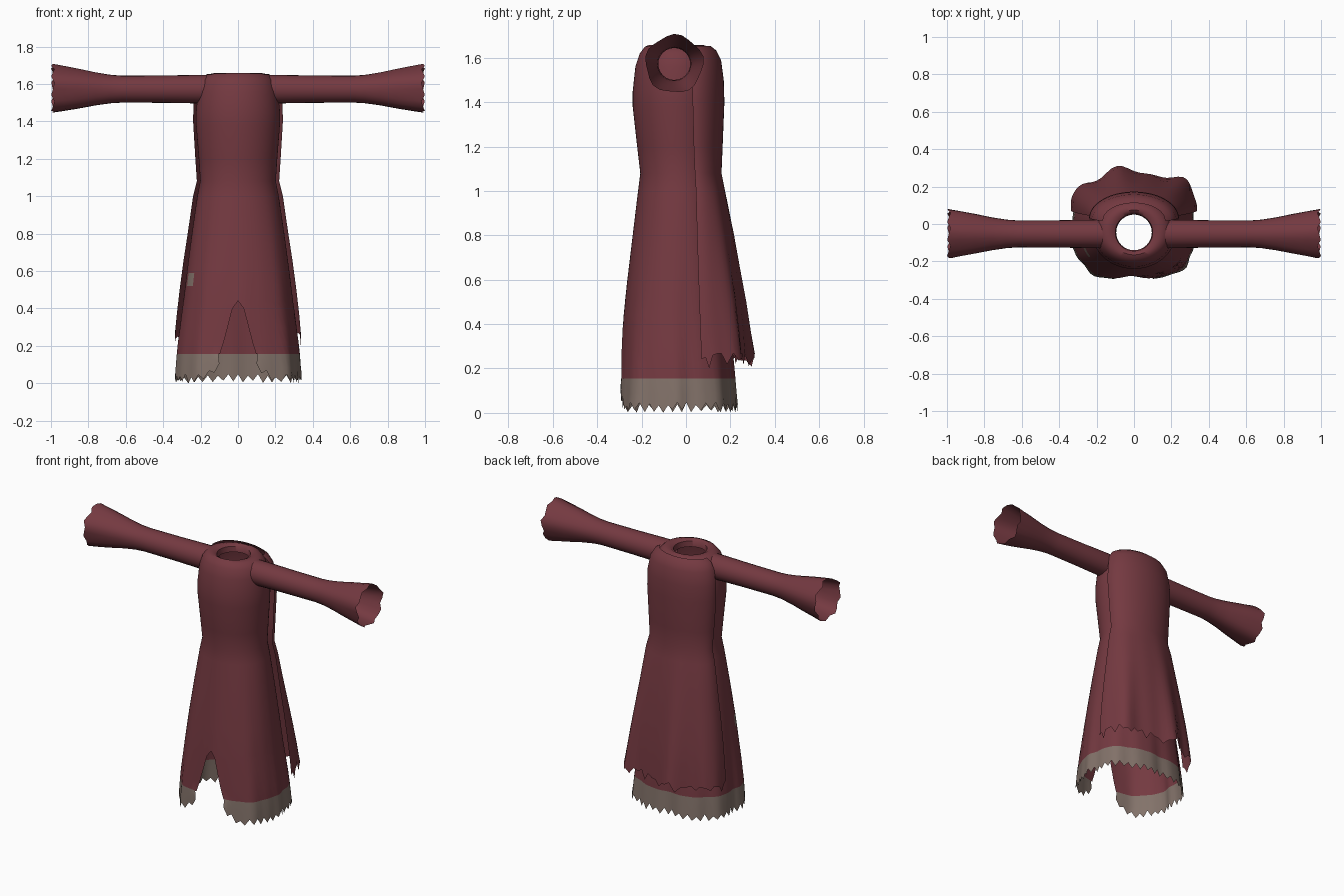
import bpy, bmesh, math, random
from math import sin, cos, pi

random.seed(4)
if "Cube" in bpy.data.objects:
    bpy.data.objects.remove(bpy.data.objects["Cube"], do_unlink=True)


def material(name, rgb):
    m = bpy.data.materials.new(name)
    m.use_nodes = True
    m.diffuse_color = (*rgb, 1)
    bsdf = m.node_tree.nodes["Principled BSDF"]
    bsdf.inputs["Base Color"].default_value = (*rgb, 1)
    bsdf.inputs["Roughness"].default_value = 0.9
    return m


CLOTH = material("dark red cloth", (0.175, 0.041, 0.052))
DIRT = material("dusty brown hem", (0.225, 0.168, 0.142))


def sheet(name, rows, is_dirty=None):
    """Skin a grid of points into a smooth open cloth surface."""
    bm = bmesh.new()
    grid = [[bm.verts.new(p) for p in row] for row in rows]
    for a, b in zip(grid, grid[1:]):
        for i in range(len(a) - 1):
            bm.faces.new((a[i], a[i + 1], b[i + 1], b[i]))
    bmesh.ops.remove_doubles(bm, verts=bm.verts, dist=0.0005)
    bmesh.ops.recalc_face_normals(bm, faces=bm.faces)
    for f in bm.faces:
        if is_dirty and is_dirty(f.calc_center_median()):
            f.material_index = 1
    me = bpy.data.meshes.new(name)
    bm.to_mesh(me)
    bm.free()
    me.materials.append(CLOTH)
    me.materials.append(DIRT)
    ob = bpy.data.objects.new(name, me)
    bpy.context.collection.objects.link(ob)
    bpy.ops.object.select_all(action='DESELECT')
    ob.select_set(True)
    bpy.context.view_layer.objects.active = ob
    bpy.ops.object.shade_smooth_by_angle(angle=math.radians(50))
    return ob


def rounded(a, n):
    """Point on a unit superellipse; larger n is boxier."""
    c, s = cos(a), sin(a)
    r = (abs(c) ** n + abs(s) ** n) ** (-1 / n)
    return r * c, r * s


def lerp(points, z):
    """Interpolate a falling list of (z, value)."""
    for (z0, v0), (z1, v1) in zip(points, points[1:]):
        if z0 >= z >= z1:
            return v0 + (v1 - v0) * (z0 - z) / (z0 - z1)
    return 0


# Robe: height, half width, front y, back y
ROBE = [(1.61, .095, -.14, .05), (1.645, .1, -.145, .055), (1.658, .125, -.165, .075),
        (1.65, .165, -.185, .1), (1.62, .195, -.208, .122), (1.56, .213, -.228, .143),
        (1.45, .225, -.24, .155), (1.38, .224, -.24, .155), (1.2, .21, -.22, .147),
        (1.08, .202, -.206, .142), (1.0, .218, -.216, .15), (.8, .247, -.24, .168),
        (.59, .274, -.264, .185), (.52, .282, -.271, .19), (.44, .291, -.278, .195),
        (.4, .296, -.281, .199), (.3, .308, -.288, .207), (.22, .317, -.293, .214),
        (.155, .323, -.297, .219), (.08, .327, -.3, .224), (.02, .33, -.302, .228)]
SLIT = [(.44, 0), (.4, .1), (.3, .18), (.22, .24), (.155, .3), (.08, .32), (.02, .3)]

COLS = 72
teeth = [random.uniform(.0, .016) if i % 2 else random.uniform(.03, .05) for i in range(COLS)]
teeth.append(teeth[0])
rows = []
for z, rx, yf, yb in ROBE:
    low = max(0, (1.08 - z) / 1.08)
    gap, row = lerp(SLIT, z), []
    for i in range(COLS + 1):
        t = i / COLS
        a = gap + t * (2 * pi - 2 * gap)          # angle from the front centre
        x, y = rounded(a - pi / 2, 2 + .7 * low)
        fold = 1 + low ** 2 * (.025 * sin(9 * a + .6) + .012 * sin(17 * a))
        zz = z
        if z < .1:                                # ragged hem, lifted beside the slit
            lift = .07 * max(0, 1 - min(t, 1 - t) / .05)
            zz = lift + (teeth[i] if z < .05 else .085)
        mid, ry = (yf + yb) / 2, (yb - yf) / 2
        row.append((rx * x * fold, mid + ry * y * fold, zz))
    rows.append(row)


def robe_dirt(c):
    patch = .52 < c.z < .59 and -.27 < c.x < -.235 and c.y < -.08
    return c.z < .155 or patch


sheet("robe", rows, robe_dirt)

# Back cape: height, half width, side edge y, back y
CAPE = [(1.652, .165, .02, .112), (1.632, .197, .02, .137), (1.59, .222, .025, .158),
        (1.5, .238, .03, .17), (1.4, .24, .03, .173), (1.2, .228, .035, .165),
        (1.08, .22, .04, .16), (1.0, .24, .045, .176), (.8, .269, .05, .213),
        (.65, .292, .055, .235), (.5, .312, .06, .257), (.36, .328, .065, .272),
        (.24, .338, .07, .282)]
CAPE_COLS = 36
frays = [random.uniform(.2, .225) if i % 4 == 2 else random.uniform(.235, .27)
         for i in range(CAPE_COLS + 1)]
rows = []
for z, rx, ye, yb in CAPE:
    low, row = max(0, (1.08 - z) / .84), []
    for i in range(CAPE_COLS + 1):
        a = pi * i / CAPE_COLS
        x, y = rounded(a, 2 + .5 * low)
        wave = low ** 1.5 * sin(a) * (.025 * sin(6 * a + 3.6) + .01 * sin(11 * a))
        zz = frays[i] if z < .3 else z
        row.append((rx * x * (1 + wave), ye + (yb - ye) * y + wave, zz))
    rows.append(row)
sheet("back_cape", rows)

# Flared sleeves: distance from the centre, radius
SLEEVE = [(.15, .076), (.22, .076), (.4, .073), (.62, .072), (.68, .076), (.76, .088),
          (.85, .106), (.93, .12), (.99, .13)]
SIDES = 24
for side, label in ((1, "left"), (-1, "right")):
    rows = []
    for d, r in SLEEVE:
        flare, row = max(0, (d - .62) / .37), []
        for i in range(SIDES + 1):
            a = 2 * pi * (i % SIDES) / SIDES
            rr = r * (1 + .045 * flare * sin(5 * a + .4))
            edge = .01 * sin(8 * a) if d > .95 else 0
            row.append((side * (d + edge), -.053 + rr * cos(a), 1.572 + rr * sin(a)))
        rows.append(row)
    sheet(label + "_sleeve", rows)
